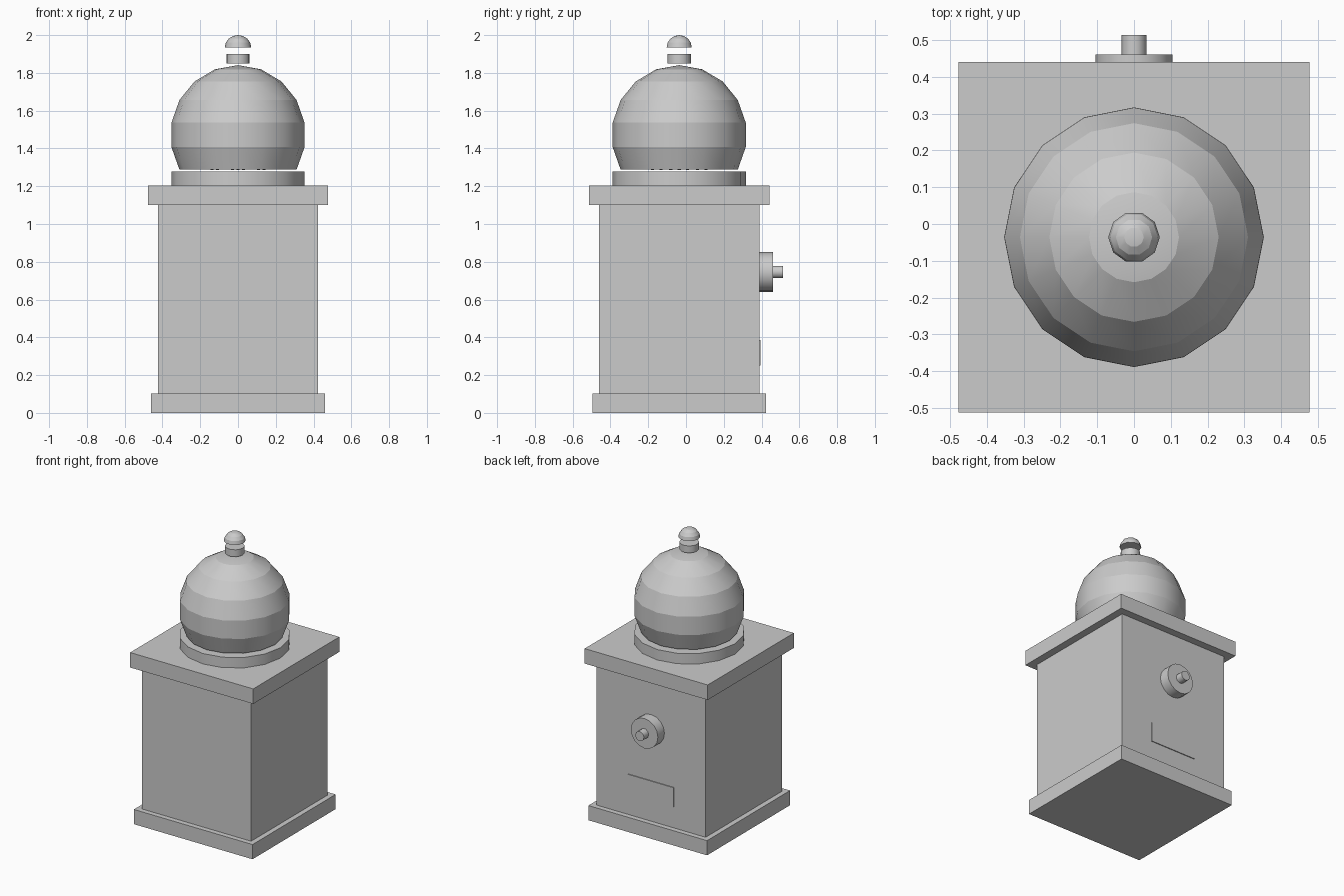
import bpy, bmesh, math
from mathutils import Matrix

cube = bpy.data.objects.get("Cube")
if cube:
    bpy.data.objects.remove(cube, do_unlink=True)

CY = -0.036          # cabinet axis
BACK = CY + 0.424    # cabinet back face

grey = bpy.data.materials.new("plain grey")
grey.use_nodes = True
grey.diffuse_color = (0.6, 0.6, 0.6, 1)
grey.node_tree.nodes["Principled BSDF"].inputs["Base Color"].default_value = (0.6, 0.6, 0.6, 1)


def finish(bm, name):
    bmesh.ops.recalc_face_normals(bm, faces=bm.faces)
    mesh = bpy.data.meshes.new(name)
    bm.to_mesh(mesh)
    bm.free()
    mesh.materials.append(grey)
    obj = bpy.data.objects.new(name, mesh)
    bpy.context.collection.objects.link(obj)
    return obj


def box(name, half, y0, y1, z0, z1):
    bm = bmesh.new()
    bmesh.ops.create_cube(bm, size=1)
    for v in bm.verts:
        v.co.x *= 2 * half
        v.co.y = (y0 + y1) / 2 + v.co.y * (y1 - y0)
        v.co.z = (z0 + z1) / 2 + v.co.z * (z1 - z0)
    return finish(bm, name)


def lathe(name, profile, sides, matrix):
    """Spin (radius, height) points; smooth around, sharp between rings."""
    bm = bmesh.new()
    pts = [bm.verts.new((r, 0, z)) for r, z in profile]
    edges = [bm.edges.new(pair) for pair in zip(pts, pts[1:])]
    bmesh.ops.spin(bm, geom=pts + edges, cent=(0, 0, 0), axis=(0, 0, 1),
                   angle=math.tau, steps=sides, use_merge=True)
    bmesh.ops.remove_doubles(bm, verts=bm.verts, dist=1e-5)
    for f in bm.faces:
        f.smooth = True
    for e in bm.edges:
        e.smooth = abs(e.verts[0].co.z - e.verts[1].co.z) > 1e-4
    bm.transform(matrix)
    return finish(bm, name)


def drum(name, radius, length, sides, matrix):
    return lathe(name, [(0, 0), (radius, 0), (radius, length), (0, length)], sides, matrix)


def upright(z):
    return Matrix.Translation((0, CY, z))


def backward(y, z):
    return Matrix.Translation((0, y, z)) @ Matrix.Rotation(-math.pi / 2, 4, 'X')


# Square cabinet
for name, half, z0, z1 in (("base_plinth", 0.46, 0, 0.103),
                           ("cabinet_body", 0.424, 0.103, 1.10),
                           ("top_plate", 0.477, 1.10, 1.205)):
    box(name, half, CY - half, CY + half, z0, z1)

# Globe, its collar and neck, and the finial
drum("globe_collar", 0.353, 0.073, 16, upright(1.205))
rings = [math.radians(20 * i) for i in range(7)]
lathe("globe", [(0.358 * math.sin(a), 0.369 * math.cos(a)) for a in rings], 16, upright(1.472))
drum("neck", 0.062, 0.049, 16, upright(1.85))
cap = [math.radians(22.5 * i) for i in range(5)]
lathe("finial", [(0.07 * math.sin(a), 0.065 * math.cos(a)) for a in cap] + [(0, 0)], 10, upright(1.935))

# Balls inside the globe: a bed at the bottom and a ring along the wall
bm = bmesh.new()
for count, radius, z in ((1, 0, 1.355), (6, 0.145, 1.355), (10, 0.235, 1.40), (10, 0.265, 1.48)):
    for i in range(count):
        a = math.tau * (i + 0.3) / count
        place = Matrix.Translation((radius * math.cos(a), CY + radius * math.sin(a), z))
        bmesh.ops.create_uvsphere(bm, u_segments=10, v_segments=6, radius=0.07, matrix=place)
finish(bm, "balls")

# Knob and delivery flap on the back
drum("knob_disc", 0.105, 0.073, 16, backward(BACK, 0.746))
drum("knob_stem", 0.034, 0.053, 10, backward(BACK + 0.073, 0.746))
box("delivery_flap", 0.179, BACK - 0.01, BACK + 0.006, 0.25, 0.387)
